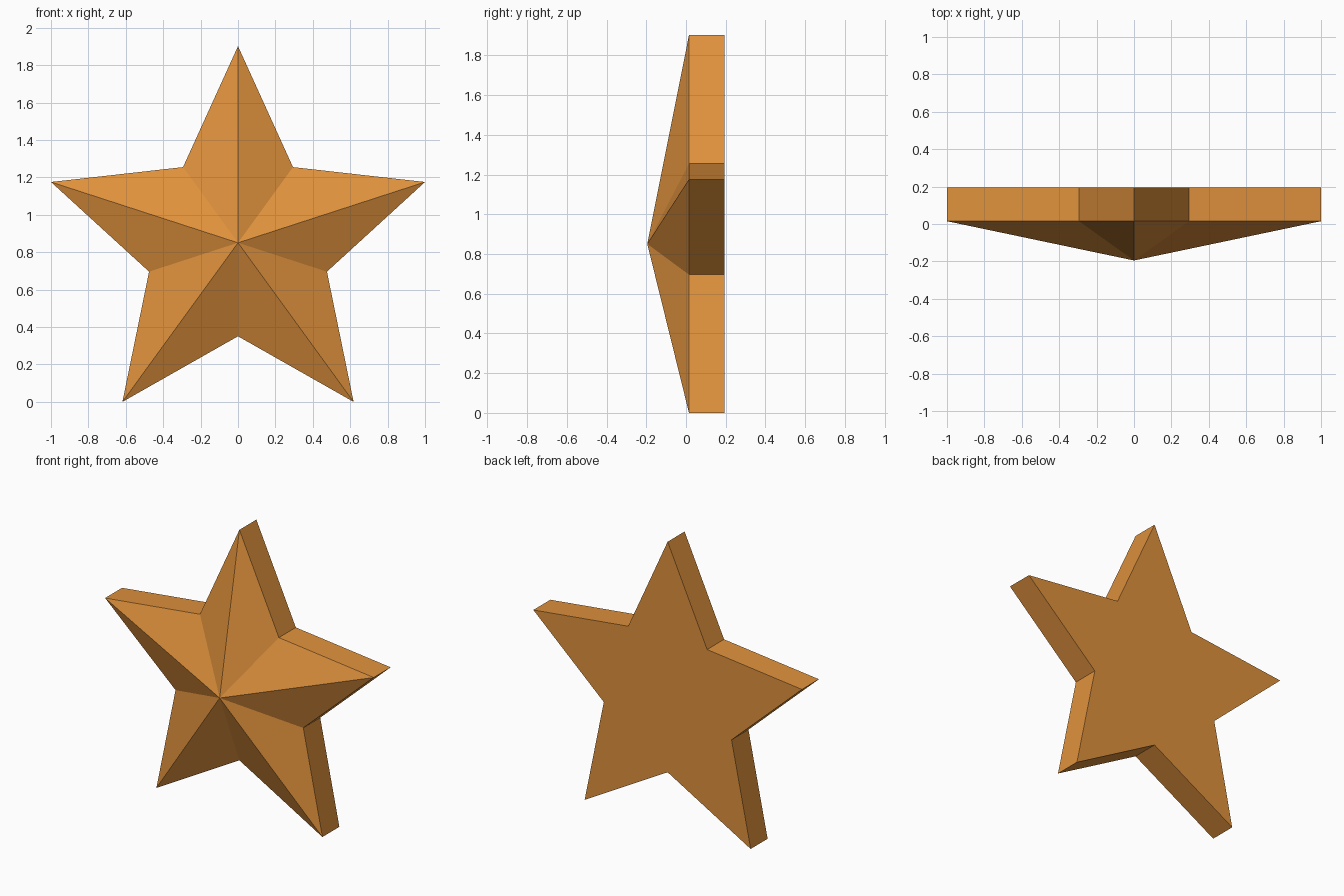
import bpy, bmesh
from math import sin, cos, pi

cube = bpy.data.objects.get("Cube")
if cube:
    bpy.data.objects.remove(cube, do_unlink=True)

OUTER = 1 / cos(pi / 10)      # point radius, so the star is 2 wide
INNER = 0.5                   # notch radius
CENTRE_Z = OUTER * cos(pi / 5)
APEX_Y, RIM_Y, BACK_Y = -0.195, 0.015, 0.195

# Amber material
amber = bpy.data.materials.new("amber_orange")
amber.use_nodes = True
colour = (0.74, 0.285, 0.046, 1)
amber.diffuse_color = colour
amber.node_tree.nodes["Principled BSDF"].inputs["Base Color"].default_value = colour

bm = bmesh.new()


def ring(y):
    """Ten star corners, alternating points and notches, at depth y."""
    corners = []
    for i in range(10):
        r = INNER if i % 2 else OUTER
        a = i * pi / 5
        corners.append(bm.verts.new((r * sin(a), y, CENTRE_Z + r * cos(a))))
    return corners


# Faceted front, straight sides and flat back
rim, back = ring(RIM_Y), ring(BACK_Y)
apex = bm.verts.new((0, APEX_Y, CENTRE_Z))
for i in range(10):
    j = (i + 1) % 10
    bm.faces.new((apex, rim[i], rim[j]))
    bm.faces.new((rim[i], back[i], back[j], rim[j]))
bm.faces.new(back)
bmesh.ops.recalc_face_normals(bm, faces=bm.faces)

mesh = bpy.data.meshes.new("star")
bm.to_mesh(mesh)
bm.free()
mesh.materials.append(amber)
star = bpy.data.objects.new("star", mesh)
bpy.context.collection.objects.link(star)
